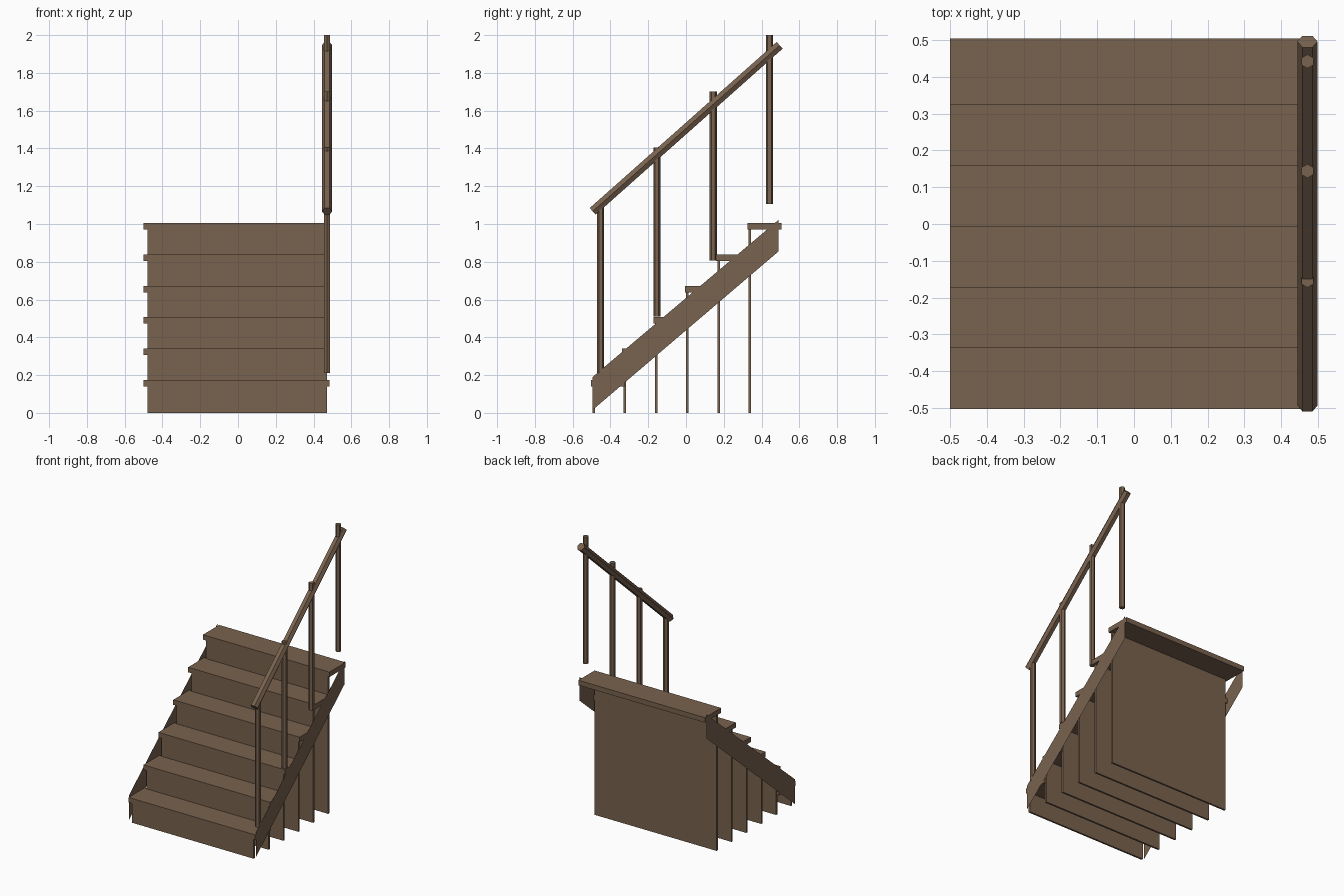
import bpy
import bmesh
from mathutils import Vector

cube = bpy.data.objects.get("Cube")
if cube:
    bpy.data.objects.remove(cube, do_unlink=True)

wood = bpy.data.materials.new("brown wood")
wood.use_nodes = True
wood.diffuse_color = (0.19, 0.122, 0.077, 1)
wood.node_tree.nodes["Principled BSDF"].inputs["Base Color"].default_value = wood.diffuse_color


def finish(name, bm):
    """Turn a bmesh into a linked wooden object."""
    mesh = bpy.data.meshes.new(name)
    bm.to_mesh(mesh)
    bm.free()
    mesh.materials.append(wood)
    obj = bpy.data.objects.new(name, mesh)
    bpy.context.collection.objects.link(obj)
    return obj


def box(name, low, high):
    """Axis-aligned board between two corners."""
    low, high = Vector(low), Vector(high)
    bm = bmesh.new()
    bmesh.ops.create_cube(bm, size=1)
    bmesh.ops.scale(bm, vec=high - low, verts=bm.verts)
    bmesh.ops.translate(bm, vec=(low + high) / 2, verts=bm.verts)
    return finish(name, bm)


def hex_bar(name, start, end, radius):
    """Six-sided bar between two points in the plane of the railing."""
    start, end = Vector(start), Vector(end)
    axis = (end - start).normalized()
    side = Vector((1, 0, 0))
    up = axis.cross(side)
    # Upright posts have a corner facing forward, the sloped rail one facing sideways
    first, second = (up, side) if abs(axis.z) > 0.99 else (side, up)
    bm = bmesh.new()
    bmesh.ops.create_cone(bm, cap_ends=True, segments=6, radius1=radius,
                          radius2=radius, depth=(end - start).length)
    # The primitive starts with a corner on its local y axis
    for v in bm.verts:
        v.co = (start + end) / 2 + second * v.co.x + first * v.co.y + axis * v.co.z
    bmesh.ops.recalc_face_normals(bm, faces=bm.faces)
    return finish(name, bm)


# Treads, each with a thin riser panel reaching the ground
STEPS, RUN, RISE = 6, 0.1655, 0.166
LEFT, RIGHT = 0.485, -0.5
for i in range(STEPS):
    front = -0.503 + i * RUN
    top = 0.175 + i * RISE
    box(f"tread_{i + 1}", (RIGHT, front, top - 0.035), (LEFT, front + 0.18, top))
    box(f"riser_{i + 1}", (RIGHT + 0.02, front + 0.007, 0),
        (LEFT - 0.015, front + 0.02, top - 0.035))

# Sloped stringer sheets flush with the tread ends
for name, x in (("left_stringer", LEFT + 0.001), ("right_stringer", RIGHT - 0.001)):
    bm = bmesh.new()
    corners = [(-0.495, 0.015), (0.49, 0.855), (0.49, 1.022), (-0.495, 0.19)]
    if x < 0:
        corners.reverse()
    bm.faces.new([bm.verts.new((x, y, z)) for y, z in corners])
    finish(name, bm)

# Railing on the left side: four posts and a sloped handrail
RAIL_X = 0.4715
for i in range(4):
    y, z = -0.452 + i * 0.298, 0.212 + i * 0.298
    hex_bar(f"post_{i + 1}", (RAIL_X, y, z), (RAIL_X, y, z + 0.894), 0.019)
hex_bar("handrail", (RAIL_X, -0.494, 1.067), (RAIL_X, 0.496, 1.946), 0.0272)
